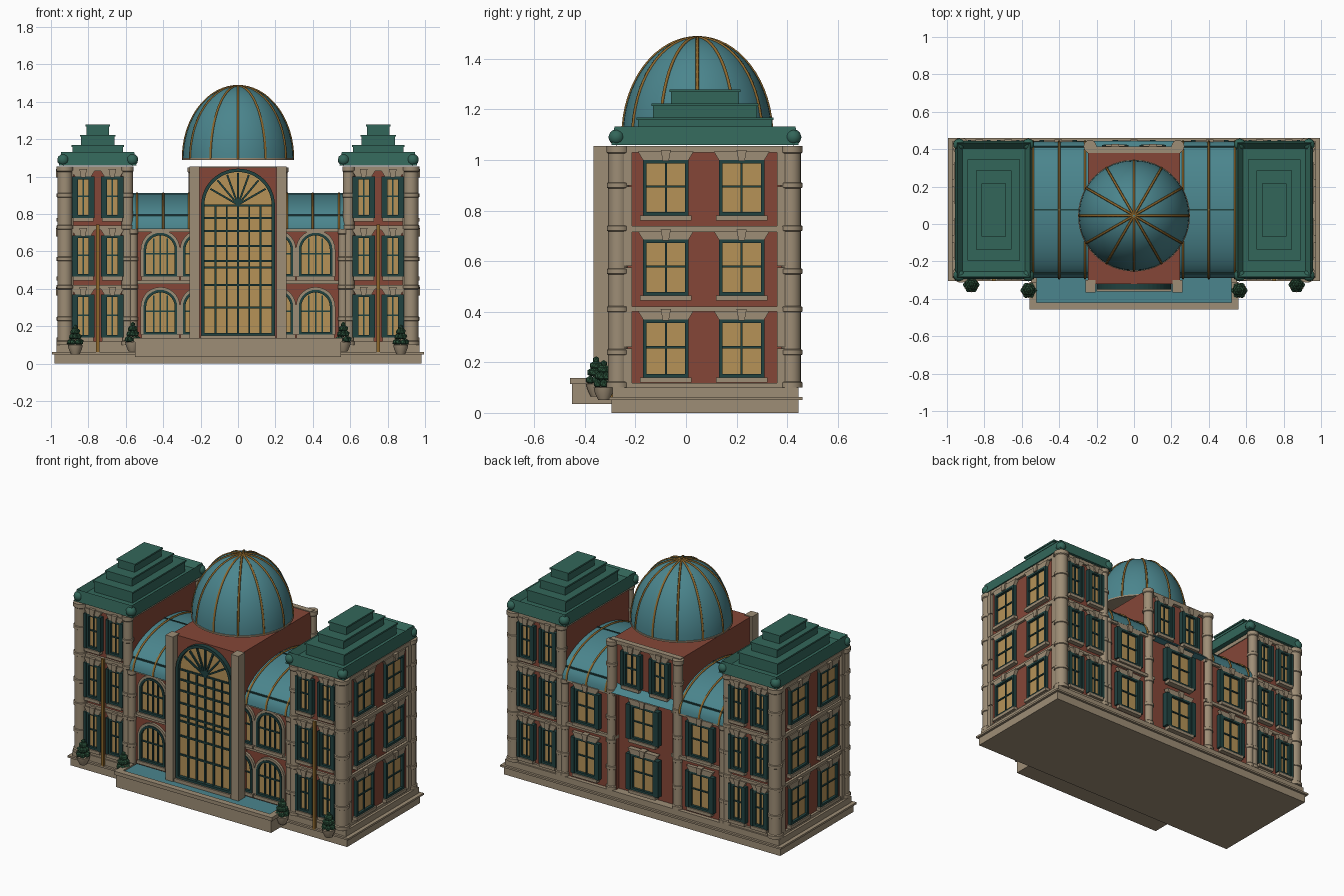
import bpy, bmesh, math
from mathutils import Matrix, Vector

if "Cube" in bpy.data.objects:
    bpy.data.objects.remove(bpy.data.objects["Cube"])

COL = dict(brick=(132, 72, 58), stone=(156, 140, 117), teal=(76, 132, 140), green=(54, 102, 90),
           glass=(180, 145, 88), gold=(140, 103, 48), frame=(38, 68, 66), leaf=(48, 84, 62))
MATS, PARTS = {}, {}
for k, c in COL.items():
    MATS[k] = bpy.data.materials.new(k)
    MATS[k].diffuse_color = [(v / 255) ** 2.2 for v in c] + [1]
I = Matrix.Identity(4)


def part(name, col):
    if name not in PARTS:
        PARTS[name] = (bmesh.new(), col)
    return PARTS[name][0]


def prism(name, col, pts, d0, d1, M=I):
    """Extrude an outline in (u, z) along local depth."""
    bm = part(name, col)
    a = [bm.verts.new(M @ Vector((u, d0, z))) for u, z in pts]
    b = [bm.verts.new(M @ Vector((u, d1, z))) for u, z in pts]
    n = len(pts)
    bm.faces.new(a)
    bm.faces.new(b[::-1])
    for i in range(n):
        j = (i + 1) % n
        bm.faces.new((a[i], b[i], b[j], a[j]))


def box(name, col, x0, x1, y0, y1, z0, z1, M=I):
    prism(name, col, [(x0, z0), (x1, z0), (x1, z1), (x0, z1)], y0, y1, M)


def ring(name, col, outer, inner, d0, d1, M):
    bm = part(name, col)
    L = [[bm.verts.new(M @ Vector((u, d, z))) for u, z in p] for p, d in
         ((outer, d0), (outer, d1), (inner, d1), (inner, d0))]
    n = len(outer)
    for i in range(n):
        j = (i + 1) % n
        for k in range(4):
            A, B = L[k], L[(k + 1) % 4]
            bm.faces.new((A[i], A[j], B[j], B[i]))


def lathe(name, col, x, y, prof, seg=16):
    """Closed turned shape from (radius, z) points."""
    bm = part(name, col)
    R = [[bm.verts.new((x + r * math.cos(2 * math.pi * i / seg), y + r * math.sin(2 * math.pi * i / seg), z))
          for i in range(seg)] for r, z in prof]
    for A, B in zip(R, R[1:]):
        for i in range(seg):
            j = (i + 1) % seg
            bm.faces.new((A[i], A[j], B[j], B[i]))
    bm.faces.new(R[0][::-1])
    bm.faces.new(R[-1])


def ball(name, col, c, r, sub=1):
    bmesh.ops.create_icosphere(part(name, col), subdivisions=sub, radius=r, matrix=Matrix.Translation(c))


def wall(kind, p, s=1):
    """Local (along, outward, up) frame of a wall, mirrored by s."""
    rows = {'front': ((1, 0, 0, 0), (0, -1, 0, p)), 'back': ((1, 0, 0, 0), (0, 1, 0, p)),
            'side': ((0, 1, 0, p), (1, 0, 0, 0))}[kind]
    return Matrix.Diagonal((s, 1, 1, 1)) @ Matrix((rows[0], rows[1], (0, 0, 1, 0), (0, 0, 0, 1)))


def arch(u, w, z0, z1, n=14):
    r = w / 2
    return [(u - r, z0)] + [(u - r * math.cos(math.pi * i / n), z1 - r + r * math.sin(math.pi * i / n))
                            for i in range(n + 1)] + [(u + r, z0)]


def rect(u, w, z0, z1):
    return [(u - w / 2, z0), (u - w / 2, z1), (u + w / 2, z1), (u + w / 2, z0)]


def window(M, u, w, z0, z1, shutter=0, arched=False):
    shape = arch if arched else rect
    b = 0.014
    inner = shape(u, w - 2 * b, z0 + b, z1 - b)
    prism('window_glass', 'glass', inner, -0.01, 0.006, M)
    ring('window_frames', 'frame', shape(u, w, z0, z1), inner, -0.01, 0.022, M)
    t, zm = 0.004, z0 + (z1 - z0) * 0.52
    box('window_bars', 'frame', u - t, u + t, 0, 0.013, z0 + b, z1 - b, M)
    box('window_bars', 'frame', u - w / 2 + b, u + w / 2 - b, 0, 0.013, zm - t, zm + t, M)
    box('window_sills', 'stone', u - w / 2 - 0.012, u + w / 2 + 0.012, -0.01, 0.03, z0 - 0.02, z0, M)
    if arched:
        for du in (-w / 5, w / 5):
            box('window_bars', 'frame', u + du - t, u + du + t, 0, 0.013, z0 + b, z1 - 0.03, M)
        ring('window_arches', 'stone', shape(u, w + 0.03, z0, z1 + 0.015), shape(u, w, z0, z1), -0.01, 0.016, M)
    else:
        e = w / 2
        prism('window_lintels', 'stone', [(u - e, z1), (u + e, z1), (u + e + .02, z1 + .033), (u - e - .02, z1 + .033)],
              -0.01, 0.022, M)
        prism('keystones', 'stone', [(u - .012, z1 - .004), (u + .012, z1 - .004), (u + .02, z1 + .04), (u - .02, z1 + .04)],
              -0.01, 0.032, M)
    for q in (-1, 1) if shutter else ():
        c = u + q * (w / 2 + shutter / 2)
        box('shutters', 'frame', c - shutter / 2, c + shutter / 2, -0.01, 0.028, z0, z1, M)


def column(x, y, r, z0, z1, joints):
    prof = [(r * 1.15, z0), (r * 1.15, z0 + .02), (r, z0 + .025)]
    for j in joints:
        if z0 + .05 < j < z1 - .05:
            prof += [(r, j - .012), (r * 1.13, j - .009), (r * 1.13, j + .009), (r, j + .012)]
    lathe('columns', 'stone', x, y, prof + [(r, z1 - .03), (r * 1.15, z1 - .025), (r * 1.15, z1)])


FLOORS = [(0.14, 0.37), (0.465, 0.685), (0.78, 1.0)]
JOINTS = (0.24, 0.41, 0.56, 0.73, 0.9)
YC = 0.075

# base, plinth and front terrace
box('base', 'stone', -.98, .98, -.295, .445, 0, .05)
box('base_lip', 'stone', -.995, .995, -.305, .46, .05, .062)
box('plinth', 'stone', -.97, .97, -.29, .445, .06, .1)
box('terrace', 'stone', -.55, .55, -.45, -.28, .035, .115)
box('terrace_cap', 'stone', -.56, .56, -.458, -.42, .115, .138)
for s in (-1, 1):
    box('terrace_cap', 'stone', min(s * .52, s * .56), max(s * .52, s * .56), -.42, -.31, .115, .138)
box('terrace_top', 'teal', -.52, .52, -.42, -.28, .11, .128)

# central block with tall arched window
box('central_block', 'brick', -.245, .245, -.32, .395, .05, 1.05)
F = wall('front', -.32)
inner = arch(0, .36, .165, 1.025, 24)
prism('great_window_glass', 'glass', inner, -.01, .008, F)
ring('great_window_frame', 'frame', arch(0, .395, .148, 1.043, 24), inner, -.01, .03, F)
for x in (-.12, -.06, 0, .06, .12):
    box('great_window_bars', 'frame', x - .005, x + .005, 0, .018, .165, .85, F)
for z in (.3, .42, .515, .55, .63, .71, .78, .845):
    box('great_window_bars', 'frame', -.18, .18, 0, .017, z - .005, z + .005, F)
for a in (-60, -40, -20, 0, 20, 40, 60):
    R = F @ Matrix.Translation((0, 0, .85)) @ Matrix.Rotation(math.radians(a), 4, 'Y')
    box('great_window_bars', 'frame', -.005, .005, 0, .018, 0, .17, R)
box('great_window_sill', 'stone', -.2, .2, -.01, .04, .125, .15, F)

# dome
dome = [(.295 * math.cos(i * math.pi / 32), 1.095 + .39 * math.sin(i * math.pi / 32)) for i in range(16)] + [(.004, 1.485)]
lathe('dome', 'teal', 0, .045, dome, 48)
lathe('dome_underside', 'stone', 0, .045, [(.29, 1.088), (.299, 1.09), (.299, 1.1), (.29, 1.102)], 48)
RIBS = [[(r * math.cos(k * math.pi / 6), .045 + r * math.sin(k * math.pi / 6), z) for r, z in dome] for k in range(12)]


def vault(o=0, n=24):
    return [(YC - (.365 + o) * math.cos(math.pi * i / n), .72 + (.19 + o) * math.sin(math.pi * i / n)) for i in range(n + 1)]


for s in (-1, 1):
    S = Matrix.Diagonal((s, 1, 1, 1))
    # front pylons
    box('pylons', 'stone', .205, .258, -.365, -.3, .1, 1.055, S)
    # wings with barrel roof
    box('wings', 'brick', .2, .6, -.26, .42, .05, .72, S)
    for z in (.425, .705):
        box('wing_bands', 'stone', .2, .6, -.275, .436, z, z + .02, S)
    prism('barrel_roof', 'teal', vault(), .24, .58, wall('side', 0, s))
    for x in (.262, .4, .54):
        RIBS.append([(s * x, y, z) for y, z in vault(.001)])
    for y, z in (vault()[3], vault()[12], vault()[21]):
        box('roof_seams', 'frame', .24, .58, y - .004, y + .004, z - .004, z + .004, S)
    W = wall('front', -.26, s)
    for z0, z1 in ((.155, .395), (.465, .7)):
        for u in (.415, .205):
            window(W, u, .18, z0, z1, arched=True)
    # towers
    box('towers', 'brick', .575, .94, -.268, .42, .05, 1.055, S)
    for z0, z1 in ((.1, .118), (.4, .42), (.715, .74), (1.03, 1.055)):
        box('tower_bands', 'stone', .57, .955, -.283, .435, z0, z1, S)
    for z0, z1 in FLOORS:
        for u in (-.08, .22):
            window(wall('side', .94, s), u, .18, z0, z1)
        for u in (.672, .828):
            window(wall('front', -.268, s), u, .085, z0, z1, .018)
            window(wall('back', .42, s), u, .085, z0, z1, .018)
    for y, q in ((-.268, -1), (.415, 1)):
        column(s * .925, y, .04, .1, 1.055, JOINTS)
        column(s * .592, y, .03, .1, 1.055, JOINTS)
        column(s * .562, y + q * .005, .024, .1, .72, JOINTS)
        # corner piers
        ya, yb = sorted((y + q * .015, y - q * .055))
        for z0, z1 in zip((.1, .26, .42, .58, .74, .9), (.255, .415, .575, .735, .895, 1.055)):
            box('corner_piers', 'stone', .88, .957, ya, yb, z0, z1, S)
    # tower roof: flared tray with recess, knobs and steps
    bm = part('tower_roof_tray', 'green')
    lo, hi = [[bm.verts.new((s * x, y, z)) for x, y in ((.75 - a, YC - b), (.75 + a, YC - b), (.75 + a, YC + b), (.75 - a, YC + b))]
              for a, b, z in ((.207, .37, 1.06), (.195, .358, 1.132))]
    bm.faces.new(lo)
    top = bm.faces.new(hi)
    for i in range(4):
        bm.faces.new((lo[i], lo[i - 1], hi[i - 1], hi[i]))
    bmesh.ops.recalc_face_normals(bm, faces=bm.faces[:])
    bmesh.ops.inset_region(bm, faces=[top], thickness=.04)
    bmesh.ops.translate(bm, verts=top.verts[:], vec=(0, 0, -.035))
    for a, b, z0, z1 in ((.135, .265, 1.09, 1.165), (.09, .205, 1.165, 1.22), (.06, .135, 1.22, 1.275)):
        box('tower_roof_steps', 'green', .75 - a, .75 + a, YC - b, YC + b, z0, z1, S)
        box('tower_roof_steps', 'green', .75 - a - .006, .75 + a + .006, YC - b - .006, YC + b + .006, z1 - .006, z1 + .004, S)
    for x in (.565, .935):
        for y in (-.275, .425):
            ball('roof_knobs', 'green', (s * x, y, 1.09), .032, 2)
    # gold poles
    box('gold_poles', 'gold', .741, .759, -.305, -.29, .055, .745, S)
    # rear windows and columns of wing and centre
    B = wall('back', .42, s)
    for z0, z1 in FLOORS[:2]:
        window(B, .405, .15, z0, z1, .025)
    column(s * .235, .415, .03, .1, 1.05, JOINTS)
    window(wall('back', .395, s), .1, .1, *FLOORS[2], .02)
    # potted shrubs
    for x, y, z in ((.87, -.325, .06), (.563, -.355, .075)):
        lathe('pots', 'stone', s * x, y, [(.022, z - .01), (.036, z + .02), (.04, z + .04), (.034, z + .042)], 12)
        for k, (r, h) in enumerate(((.028, .055), (.02, .085), (.01, .112))):
            for i in range(6):
                a = i * math.pi / 3 + k * .5
                ball('shrubs', 'leaf', (s * x + r * math.cos(a), y + r * math.sin(a), z + h), .018)
        ball('shrubs', 'leaf', (s * x, y, z + .135), .014)

# rear centre
for z0, z1 in FLOORS[:2]:
    window(wall('back', .42), 0, .17, z0, z1, .03)
box('rear_cornice', 'stone', -.25, .25, .38, .415, 1.03, 1.055)
prism('rear_canopy', 'teal', [(.39, .775), (.445, .725), (.39, .725)], -.22, .22, wall('side', 0))

# gold ribs
cu = bpy.data.curves.new('gold_ribs', 'CURVE')
cu.dimensions, cu.bevel_depth, cu.bevel_resolution = '3D', .0065, 1
for pts in RIBS:
    sp = cu.splines.new('POLY')
    sp.points.add(len(pts) - 1)
    for p, c in zip(sp.points, pts):
        p.co = (*c, 1)
cu.materials.append(MATS['gold'])
bpy.context.collection.objects.link(bpy.data.objects.new('gold_ribs', cu))

# turn the collected parts into objects
for name, (bm, col) in PARTS.items():
    bmesh.ops.recalc_face_normals(bm, faces=bm.faces[:])
    me = bpy.data.meshes.new(name)
    bm.to_mesh(me)
    bm.free()
    me.materials.append(MATS[col])
    ob = bpy.data.objects.new(name, me)
    bpy.context.collection.objects.link(ob)
    if name in ('dome', 'columns', 'barrel_roof', 'pots', 'roof_knobs', 'dome_underside'):
        bpy.ops.object.select_all(action='DESELECT')
        ob.select_set(True)
        bpy.context.view_layer.objects.active = ob
        bpy.ops.object.shade_smooth_by_angle(angle=math.radians(35))

for m in bpy.data.materials:
    if m.users and not m.is_grease_pencil:
        m.use_nodes = True
        m.node_tree.nodes["Principled BSDF"].inputs["Base Color"].default_value = m.diffuse_color
